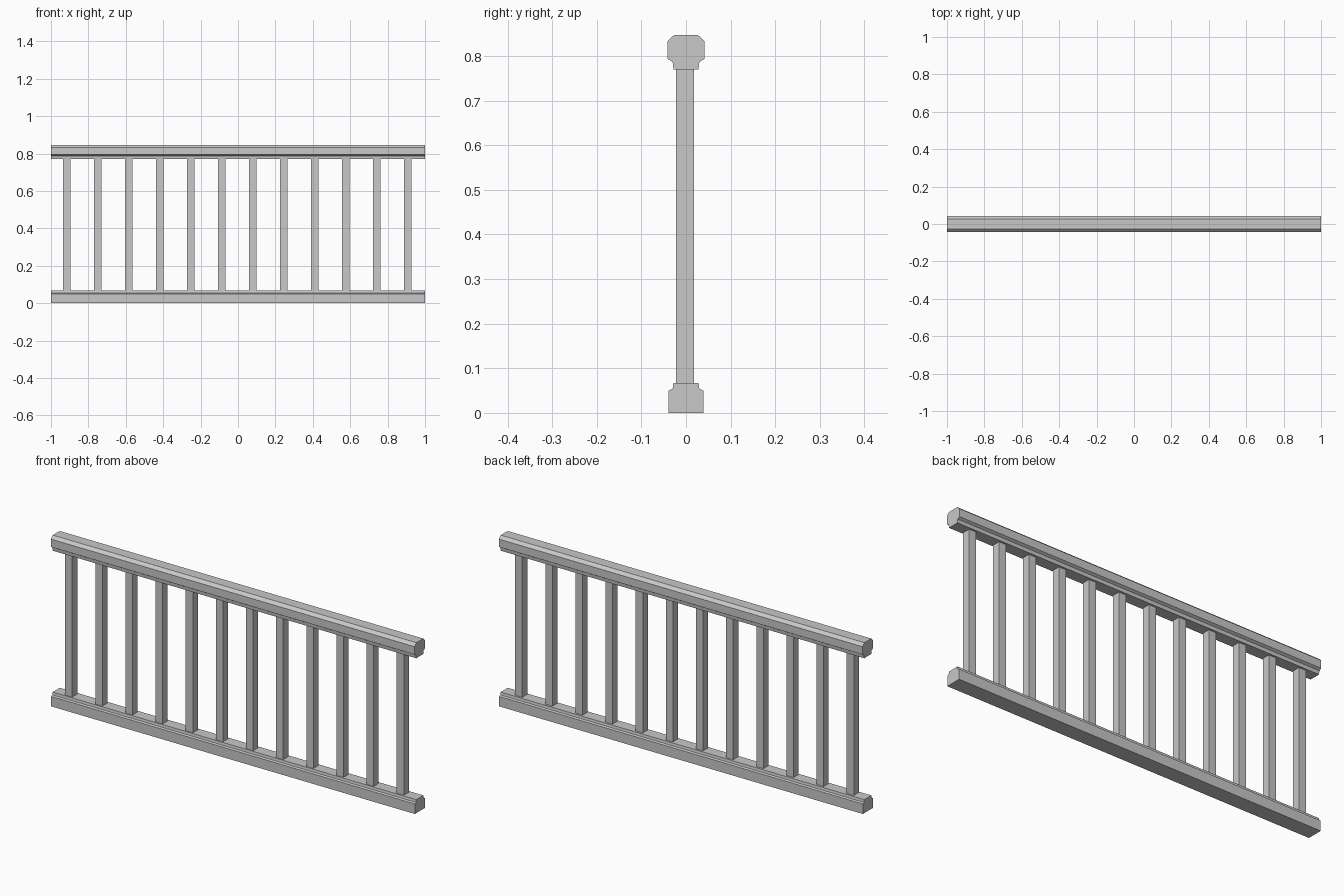
import bpy
import bmesh

cube = bpy.data.objects.get("Cube")
if cube:
    bpy.data.objects.remove(cube, do_unlink=True)

grey = bpy.data.materials.new("plain grey")
grey.use_nodes = True
colour = (0.58, 0.58, 0.58, 1)
grey.diffuse_color = colour
grey.node_tree.nodes["Principled BSDF"].inputs["Base Color"].default_value = colour


def add_object(name, bm):
    bmesh.ops.recalc_face_normals(bm, faces=bm.faces)
    mesh = bpy.data.meshes.new(name)
    bm.to_mesh(mesh)
    bm.free()
    mesh.materials.append(grey)
    obj = bpy.data.objects.new(name, mesh)
    bpy.context.collection.objects.link(obj)
    return obj


def rail(name, half_profile, length=2.0):
    """Mirror a half profile (y, z) and extrude it along x."""
    outline = half_profile + [(-y, z) for y, z in reversed(half_profile)]
    bm = bmesh.new()
    face = bm.faces.new([bm.verts.new((-length / 2, y, z)) for y, z in outline])
    result = bmesh.ops.extrude_face_region(bm, geom=[face], use_keep_orig=True)
    moved = [v for v in result["geom"] if isinstance(v, bmesh.types.BMVert)]
    bmesh.ops.translate(bm, verts=moved, vec=(length, 0, 0))
    return add_object(name, bm)


# Moulded rails
rail("handrail", [(0.028, 0.77), (0.030, 0.787), (0.042, 0.794),
                  (0.042, 0.833), (0.027, 0.847)])
rail("bottom_rail", [(0.039, 0), (0.039, 0.05), (0.030, 0.054), (0.028, 0.067)])

# Evenly spaced square balusters
COUNT, FIRST, SPACING = 12, -0.916, 0.1658
BOTTOM, TOP = 0.06, 0.775
for i in range(COUNT):
    bm = bmesh.new()
    bmesh.ops.create_cube(bm, size=1)
    bmesh.ops.scale(bm, verts=bm.verts, vec=(0.039, 0.04, TOP - BOTTOM))
    baluster = add_object(f"baluster_{i + 1}", bm)
    baluster.location = (FIRST + i * SPACING, -0.002, (TOP + BOTTOM) / 2)
